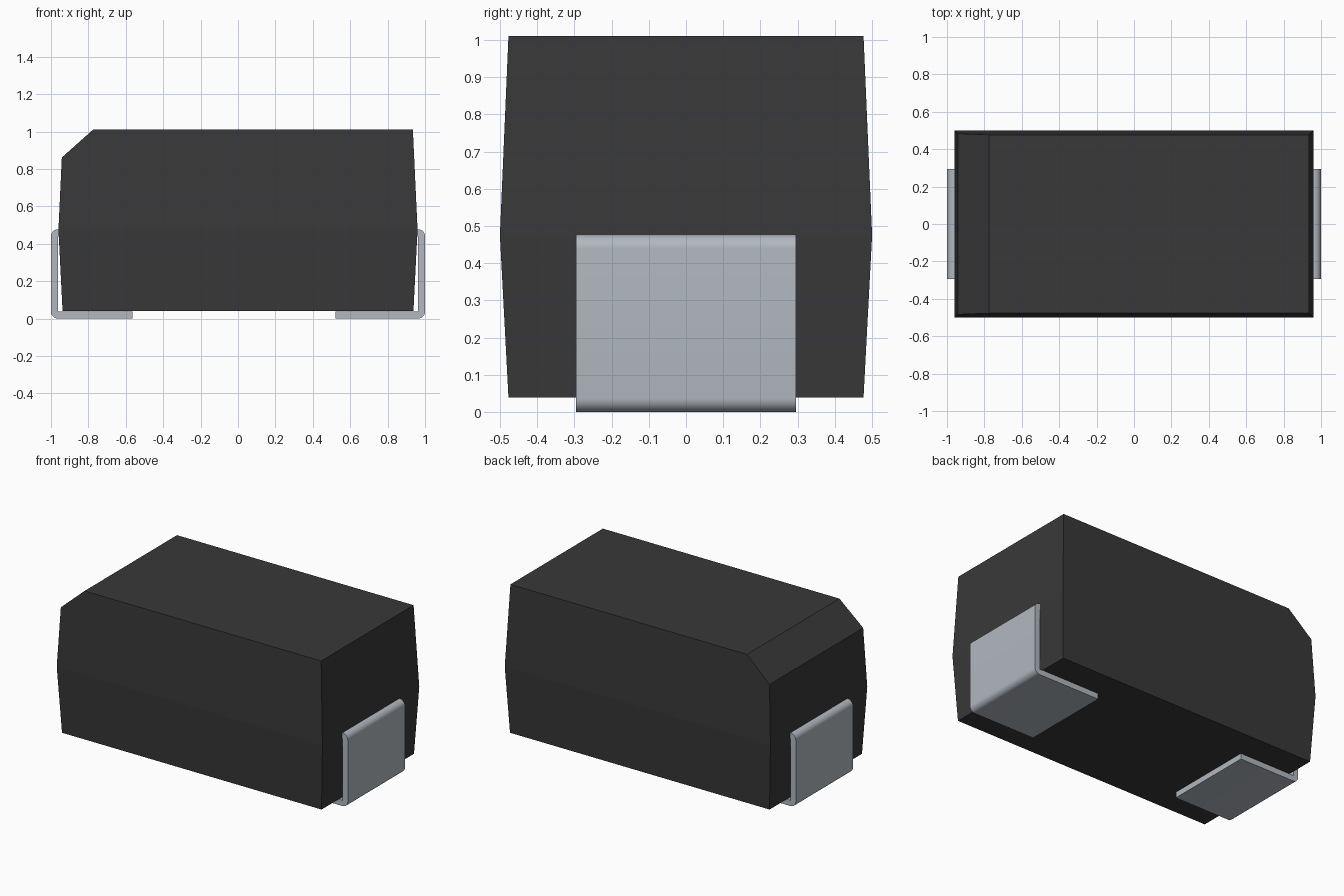
import bpy, bmesh
from math import sin, cos, pi, radians
from mathutils import Vector

old = bpy.data.objects.get("Cube")
if old:
    bpy.data.objects.remove(old, do_unlink=True)


def material(name, color, rough, metal=0.0):
    m = bpy.data.materials.new(name)
    m.use_nodes = True
    m.diffuse_color = (*color, 1)
    bsdf = m.node_tree.nodes["Principled BSDF"]
    bsdf.inputs["Base Color"].default_value = (*color, 1)
    bsdf.inputs["Roughness"].default_value = rough
    return m


def finish(bm, name, mat):
    bmesh.ops.recalc_face_normals(bm, faces=bm.faces)
    mesh = bpy.data.meshes.new(name)
    bm.to_mesh(mesh)
    bm.free()
    mesh.materials.append(mat)
    obj = bpy.data.objects.new(name, mesh)
    bpy.context.collection.objects.link(obj)
    return obj


black = material("black plastic", (0.040, 0.040, 0.040), 0.7)
tin = material("tinned metal", (0.44, 0.48, 0.52), 0.5)

# Moulded body: rectangular sections widest at the parting line
bm = bmesh.new()
rings = []
for z, hx, hy in [(0.04, 0.938, 0.477), (0.475, 0.96, 0.5), (1.01, 0.935, 0.477)]:
    rings.append([bm.verts.new((sx * hx, sy * hy, z))
                  for sx, sy in ((-1, -1), (1, -1), (1, 1), (-1, 1))])
for low, high in zip(rings, rings[1:]):
    for i in range(4):
        j = (i + 1) % 4
        bm.faces.new((low[i], low[j], high[j], high[i]))
bm.faces.new(rings[0][::-1])
bm.faces.new(rings[-1])

# Chamfer along the top edge of the marked end
a, b = Vector((-0.943, 0, 0.86)), Vector((-0.775, 0, 1.01))
d = b - a
cut = bmesh.ops.bisect_plane(bm, geom=bm.verts[:] + bm.edges[:] + bm.faces[:],
                             plane_co=a, plane_no=(-d.z, 0, d.x), clear_outer=True)
bmesh.ops.holes_fill(bm, edges=[e for e in bm.edges if e.is_boundary])
finish(bm, "body", black)


# Bent strip terminals: foot, upright and tab entering the body
def terminal(name, side, foot_x):
    t, r, top, hy = 0.037, 0.037, 0.477, 0.295

    def arc(cz, start):
        return [(1 - r + r * cos(start + pi / 2 * k / 8),
                 cz + r * sin(start + pi / 2 * k / 8)) for k in range(9)]

    outline = [(foot_x, 0)] + arc(r, -pi / 2) + arc(top - r, 0)
    outline += [(0.85, top), (0.85, top - t), (1 - t, top - t), (1 - t, t), (foot_x, t)]
    bm = bmesh.new()
    face = bm.faces.new([bm.verts.new((side * x, -hy, z)) for x, z in outline])
    ext = bmesh.ops.extrude_face_region(bm, geom=[face])
    bmesh.ops.translate(bm, vec=(0, 2 * hy, 0),
                        verts=[v for v in ext["geom"] if isinstance(v, bmesh.types.BMVert)])
    obj = finish(bm, name, tin)
    bpy.ops.object.select_all(action="DESELECT")
    obj.select_set(True)
    bpy.context.view_layer.objects.active = obj
    bpy.ops.object.shade_smooth_by_angle(angle=radians(30))


terminal("left_terminal", 1, 0.52)
terminal("right_terminal", -1, 0.565)
